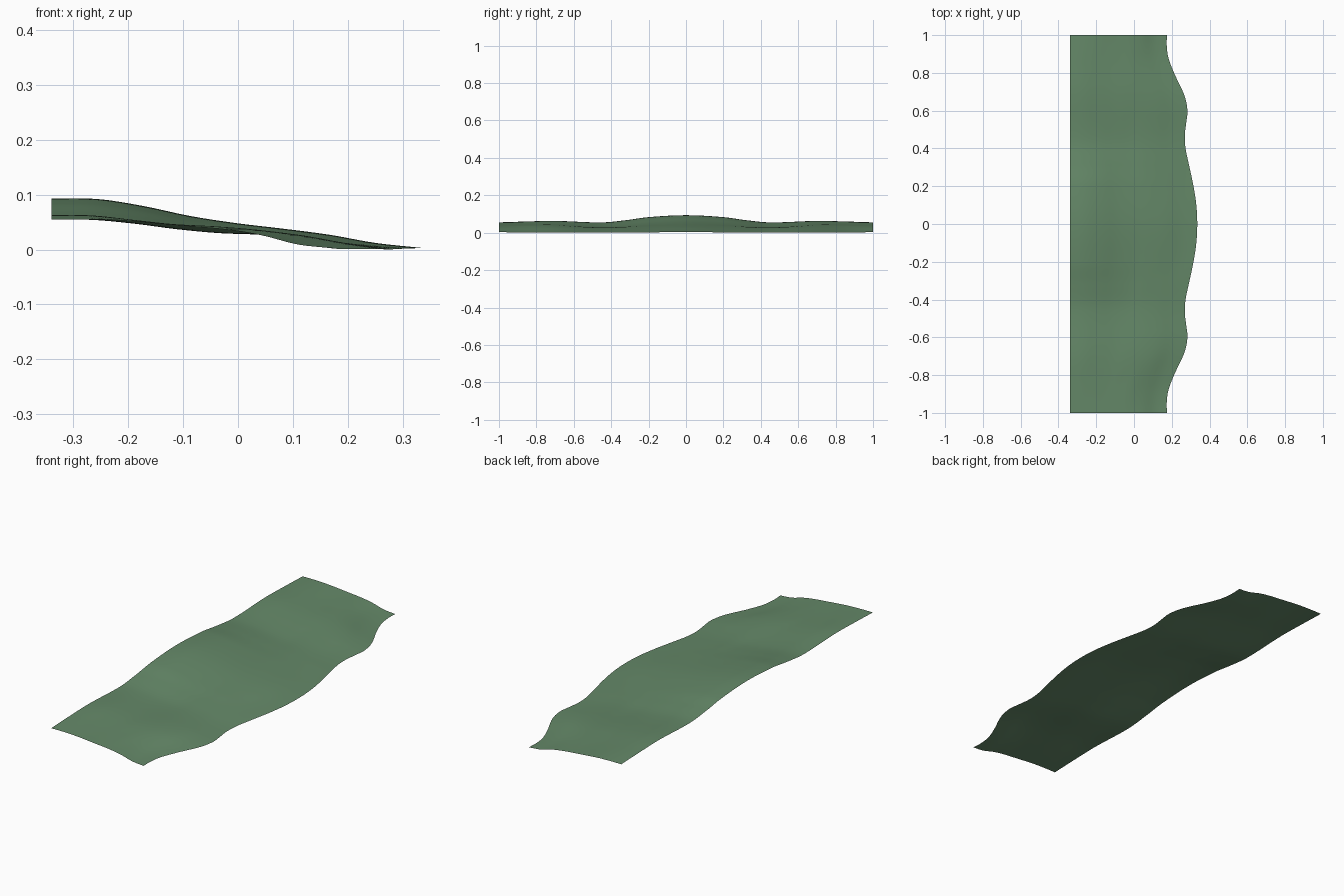
import bpy, bmesh

if "Cube" in bpy.data.objects:
    bpy.data.objects.remove(bpy.data.objects["Cube"])

# Outer edge of the strip: (distance along y, x of edge)
EDGE = [(0, .335), (.1, .33), (.2, .315), (.3, .294), (.4, .273), (.47, .269),
        (.54, .277), (.6, .283), (.68, .267), (.8, .212), (.88, .182), (.95, .173), (1, .175)]
BACK_X = -.34

# Cross-sections at several y: heights at even stations from back to outer edge
SECTIONS = [
    (0,   [.093, .092, .079, .061, .048, .038, .027, .012, .003]),
    (.2,  [.083, .082, .071, .054, .042, .034, .023, .010, .002]),
    (.32, [.067, .066, .058, .045, .035, .030, .021, .010, .001]),
    (.45, [.055, .054, .047, .037, .030, .027, .020, .009, .000]),
    (.7,  [.063, .062, .054, .046, .042, .036, .026, .011, .001]),
    (.85, [.060, .059, .054, .047, .042, .037, .025, .010, .001]),
    (1,   [.055, .055, .053, .048, .042, .036, .026, .009, .003]),
]


def smooth(points, t):
    """Smooth curve through (t, value) points, level at the start."""
    n = len(points)

    def slope(i):
        if i == 0:
            return 0
        a, b = points[i - 1], points[min(i + 1, n - 1)]
        return (b[1] - a[1]) / (b[0] - a[0])

    i = max(k for k in range(n - 1) if points[k][0] <= t or k == 0)
    (t0, v0), (t1, v1) = points[i], points[i + 1]
    h = t1 - t0
    s = (t - t0) / h
    return (v0 * (2*s**3 - 3*s**2 + 1) + h * slope(i) * (s**3 - 2*s**2 + s)
            + v1 * (3*s**2 - 2*s**3) + h * slope(i + 1) * (s**3 - s**2))


# Half of the rolling sheet, mirrored across y = 0
NX, NY = 32, 64
bm = bmesh.new()
rows = []
for j in range(NY + 1):
    y = j / NY
    edge = smooth(EDGE, y)
    profile = [(k / 8, smooth([(sy, z[k]) for sy, z in SECTIONS], y)) for k in range(9)]
    rows.append([bm.verts.new((BACK_X + i / NX * (edge - BACK_X), y,
                               max(0, smooth(profile, i / NX)))) for i in range(NX + 1)])
for a, b in zip(rows, rows[1:]):
    for i in range(NX):
        bm.faces.new((a[i], a[i + 1], b[i + 1], b[i]))
for f in bm.faces:
    f.smooth = True
mesh = bpy.data.meshes.new("grass_bank")
bm.to_mesh(mesh)
bm.free()

bank = bpy.data.objects.new("grass_bank", mesh)
bpy.context.collection.objects.link(bank)
mirror = bank.modifiers.new("mirror", 'MIRROR')
mirror.use_axis = (False, True, False)

# Grass colour
grass = bpy.data.materials.new("grass_green")
grass.diffuse_color = (.13, .25, .14, 1)
grass.use_nodes = True
grass.node_tree.nodes["Principled BSDF"].inputs["Base Color"].default_value = grass.diffuse_color
mesh.materials.append(grass)
